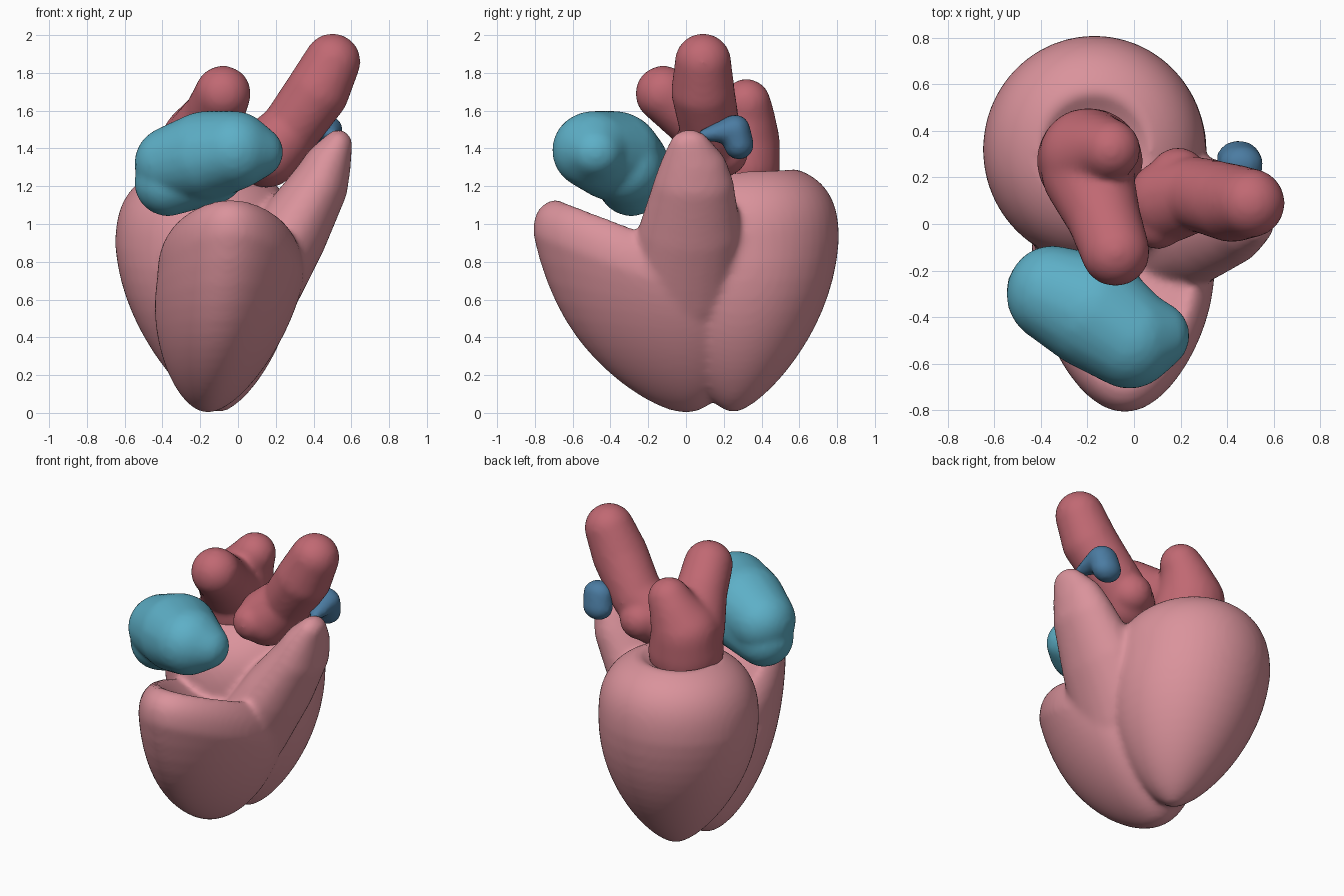
import bpy, bmesh
from math import sin, cos, pi
from mathutils import Matrix, Vector

if "Cube" in bpy.data.objects:
    bpy.data.objects.remove(bpy.data.objects["Cube"])


def material(name, red, green, blue):
    mat = bpy.data.materials.new(name)
    mat.use_nodes = True
    colour = (red, green, blue, 1)
    mat.diffuse_color = colour
    mat.node_tree.nodes["Principled BSDF"].inputs["Base Color"].default_value = colour
    return mat


def chain(bm, knots, stretch=(1, 1, 1), steps=10):
    """Row of ellipsoids blended between knots (x, y, z, radius)."""
    for start, end in zip(knots, knots[1:]):
        for i in range(steps + 1):
            x, y, z, radius = Vector(start).lerp(Vector(end), i / steps)
            size = [radius * s for s in stretch]
            place = Matrix.Translation((x, y, z)) @ Matrix.Diagonal((*size, 1))
            bmesh.ops.create_icosphere(bm, subdivisions=3, radius=1, matrix=place)


def chamber(bm, apex, middle, width, depth, crown, dip, hollow, lean, bluntness, taper,
            sides=48, steps=18):
    """Egg that swells from its apex to its middle, then closes in a sunken crown."""
    apex, middle = Vector(apex), Vector(middle)
    profile = []
    for i in range(1, steps + 1):
        rise = (i / steps) ** 2
        profile.append((rise * middle.z, sin(rise * pi / 2) ** bluntness))
    for i in range(1, steps):
        spread = cos(i / steps * pi / 2)
        top = middle.z + crown * (1 - spread ** 2.6) ** (1 / 2.6)
        sink = dip * max(0, 1 - (spread / hollow) ** 2)
        profile.append((top - sink, spread))
    loops = []
    for height, spread in profile:
        rise = min(1, height / middle.z)
        centre = apex.lerp(middle, rise)
        loop = []
        for i in range(sides):
            angle = 2 * pi * i / sides
            across = width * spread * cos(angle) * (1 + taper * sin(angle))
            along = depth * spread * sin(angle)
            tilt = lean * along * rise ** 3
            loop.append(bm.verts.new((centre.x + across, centre.y + along, height + tilt)))
        loops.append(loop)
    for low, high in zip(loops, loops[1:]):
        for i in range(sides):
            j = (i + 1) % sides
            bm.faces.new((low[i], low[j], high[j], high[i]))
    bm.faces.new(loops[0][::-1])
    bm.faces.new(loops[-1])


def organ(name, bm, mat, smoothing=8):
    """Fuse the overlapping pieces into one soft skin."""
    mesh = bpy.data.meshes.new(name)
    bm.to_mesh(mesh)
    bm.free()
    mesh.materials.append(mat)
    ob = bpy.data.objects.new(name, mesh)
    bpy.context.collection.objects.link(ob)
    fuse = ob.modifiers.new("fuse", "REMESH")
    fuse.mode = "VOXEL"
    fuse.voxel_size = 0.018
    fuse.use_smooth_shade = True
    soften = ob.modifiers.new("soften", "SMOOTH")
    soften.factor = 0.5
    soften.iterations = smoothing


muscle_pink = material("muscle pink", 0.7, 0.29, 0.33)
artery_red = material("artery red", 0.53, 0.14, 0.17)
chamber_teal = material("chamber teal", 0.11, 0.43, 0.57)
vein_blue = material("vein blue", 0.07, 0.2, 0.36)

# Lower chambers: rear cup, front pouch with a leaning rim, and outflow spout
bm = bmesh.new()
chamber(bm, apex=(-.1, .25, 0), middle=(-.17, .32, .88), width=.48, depth=.49,
        crown=.43, dip=.12, hollow=.5, lean=.06, bluntness=.65, taper=0)
chamber(bm, apex=(-.16, 0, 0), middle=(-.04, -.29, .75), width=.38, depth=.52,
        crown=.3, dip=.16, hollow=.75, lean=-.38, bluntness=.55, taper=.2)
chain(bm, [(0, -.05, .35, .18), (.1, -.02, .65, .26), (.28, .02, .95, .23),
           (.43, .04, 1.2, .18), (.47, .04, 1.3, .15), (.53, .02, 1.42, .09)],
      stretch=(.85, 1.2, .9))
organ("lower_chambers", bm, muscle_pink, smoothing=12)

# Rear upper chamber with two raised lobes
bm = bmesh.new()
chain(bm, [(-.19, .27, 1.3, .23), (-.2, .29, 1.43, .21), (-.14, .32, 1.57, .15), (-.1, .32, 1.64, .13)])
chain(bm, [(-.2, .22, 1.43, .2), (-.13, .03, 1.57, .16), (-.08, -.12, 1.69, .15)])
organ("rear_upper_chamber", bm, artery_red, smoothing=12)

# Main artery: bulbous root rising to a rounded end
bm = bmesh.new()
chain(bm, [(.15, .1, 1.37, .18), (.27, .13, 1.49, .16), (.42, .09, 1.7, .17), (.5, .09, 1.86, .15)])
chain(bm, [(.1, .01, 1.36, .12), (.19, .2, 1.38, .13)])
organ("main_artery", bm, artery_red)

# Front upper chamber: bean lying diagonally over the pouch
bm = bmesh.new()
chain(bm, [(-.35, -.3, 1.32, .2), (-.17, -.38, 1.36, .24), (-.02, -.49, 1.39, .21), (.1, -.48, 1.38, .14)],
      stretch=(1, 1.05, 1))
chain(bm, [(-.37, -.29, 1.22, .18), (-.15, -.32, 1.3, .2)])
organ("front_upper_chamber", bm, chamber_teal)

# Small vein stub behind the spout
bm = bmesh.new()
chain(bm, [(.5, .09, 1.47, .03), (.46, .26, 1.5, .08), (.45, .28, 1.42, .08)],
      stretch=(1.2, 1, 1))
organ("vein_stub", bm, vein_blue, smoothing=4)
